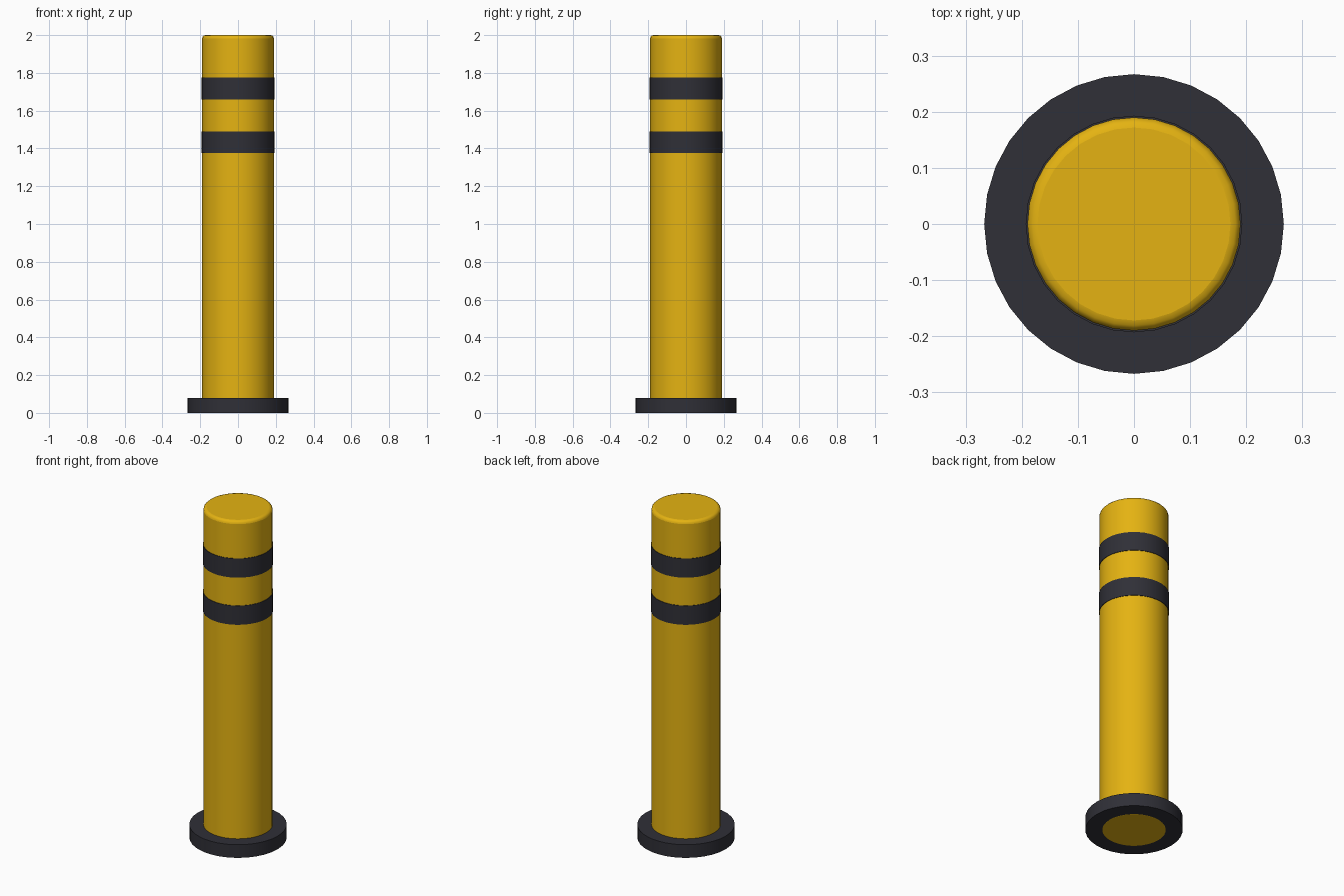
import bpy
import math

if "Cube" in bpy.data.objects:
    bpy.data.objects.remove(bpy.data.objects["Cube"])


def make_material(name, rgb):
    mat = bpy.data.materials.new(name)
    mat.diffuse_color = (*rgb, 1.0)
    mat.use_nodes = True
    mat.node_tree.nodes["Principled BSDF"].inputs["Base Color"].default_value = mat.diffuse_color
    return mat


yellow = make_material("safety yellow", (0.78, 0.45, 0.006))
black = make_material("dark rubber", (0.029, 0.029, 0.038))


def cylinder(name, radius, z0, z1, mat, bevel=0.0):
    """Upright smooth-sided cylinder between two heights."""
    bpy.ops.mesh.primitive_cylinder_add(
        vertices=32, radius=radius, depth=z1 - z0, location=(0, 0, (z0 + z1) / 2))
    obj = bpy.context.object
    obj.name = name
    obj.data.materials.append(mat)
    bpy.ops.object.shade_smooth_by_angle(angle=math.radians(35))
    if bevel:
        mod = obj.modifiers.new("rounded rims", 'BEVEL')
        mod.width = bevel
        mod.segments = 3
        mod.limit_method = 'ANGLE'
        mod.angle_limit = math.radians(40)
        bpy.ops.object.modifier_apply(modifier=mod.name)
        bpy.ops.object.shade_smooth_by_angle(angle=math.radians(35))
    return obj


# Post with rounded rims, running through the base to the ground
cylinder("post", 0.19, 0.0, 2.0, yellow, bevel=0.018)

# Base flange, a hair above the ground so the post's underside shows
cylinder("base_flange", 0.267, 0.0006, 0.08, black)

# Two dark bands around the upper post
for name, z0, z1 in (("lower_band", 1.375, 1.49), ("upper_band", 1.66, 1.775)):
    cylinder(name, 0.193, z0, z1, black)
